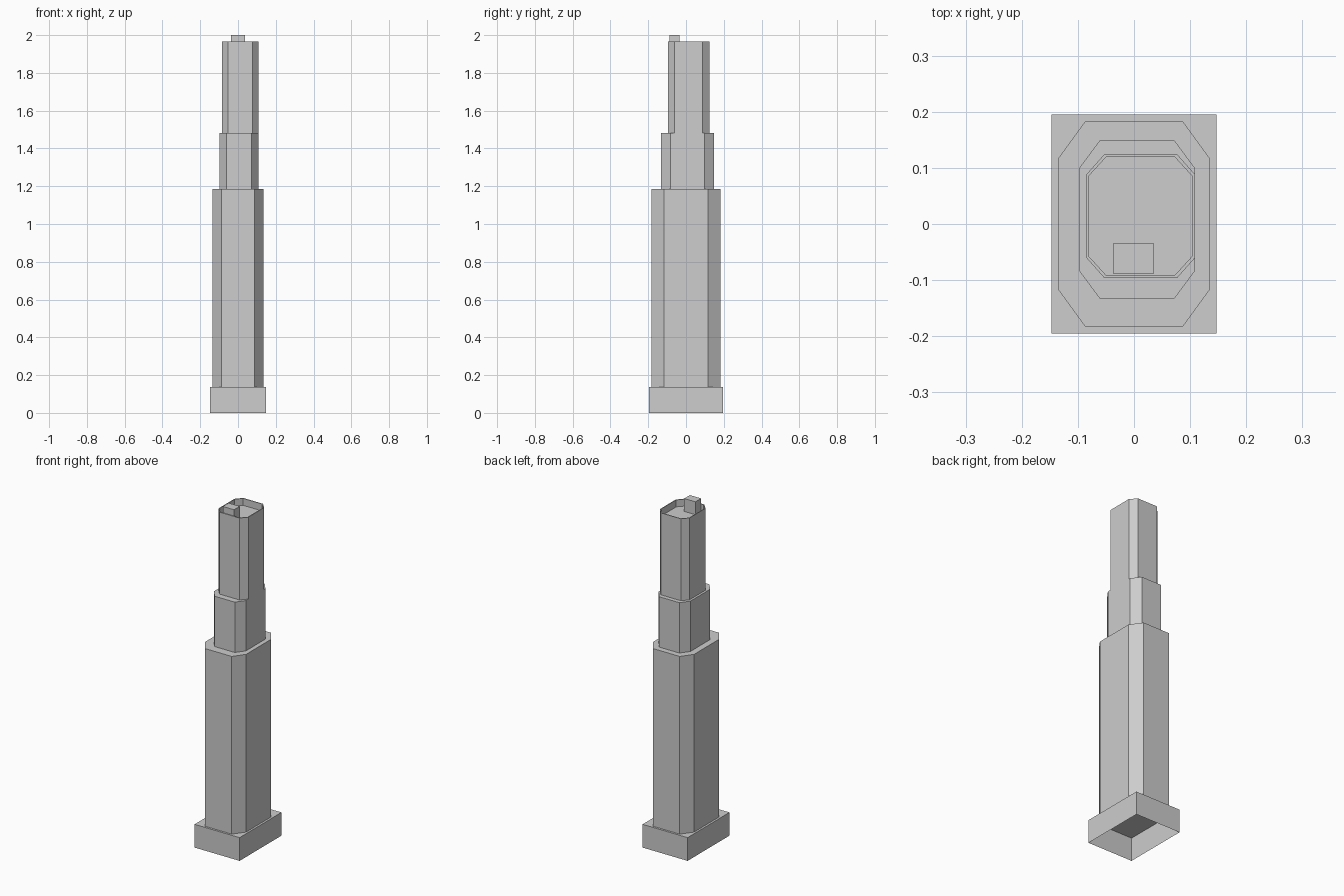
import bpy, bmesh

if "Cube" in bpy.data.objects:
    bpy.data.objects.remove(bpy.data.objects["Cube"], do_unlink=True)

stone = bpy.data.materials.new("light_grey_stone")
stone.use_nodes = True
grey = (0.61, 0.61, 0.61, 1)
stone.diffuse_color = grey
stone.node_tree.nodes["Principled BSDF"].inputs["Base Color"].default_value = grey


def outline(x0, x1, y0, y1, cx=0, cy=0):
    """Counter-clockwise plan, a rectangle with optional cut corners."""
    if cx == 0:
        return [(x0, y0), (x1, y0), (x1, y1), (x0, y1)]
    return [(x0 + cx, y0), (x1 - cx, y0), (x1, y0 + cy), (x1, y1 - cy),
            (x1 - cx, y1), (x0 + cx, y1), (x0, y1 - cy), (x0, y0 + cy)]


def build(name, rings):
    """Skin a stack of (plan, height) rings and cap the last one."""
    bm = bmesh.new()
    loops = [[bm.verts.new((x, y, z)) for x, y in plan] for plan, z in rings]
    for low, high in zip(loops, loops[1:]):
        for i in range(len(low)):
            j = (i + 1) % len(low)
            bm.faces.new((low[i], low[j], high[j], high[i]))
    bm.faces.new(loops[-1])
    mesh = bpy.data.meshes.new(name)
    bm.to_mesh(mesh)
    bm.free()
    mesh.materials.append(stone)
    obj = bpy.data.objects.new(name, mesh)
    bpy.context.collection.objects.link(obj)


def prism(name, plan, z0, z1):
    build(name, [(plan, z0), (plan, z1)])


# Podium, open underneath
BASE, LOWER, MIDDLE, TOP, ROOF = 0.137, 1.185, 1.482, 1.965, 1.924
prism("podium", outline(-0.147, 0.147, -0.195, 0.195), 0, BASE)

# Stepped tower shafts with cut corners
prism("lower_shaft", outline(-0.135, 0.135, -0.183, 0.183, 0.048, 0.066), BASE, LOWER)
prism("middle_shaft", outline(-0.098, 0.109, -0.133, 0.149, 0.037, 0.05), LOWER, MIDDLE)

# Top shaft with a parapet around the sunken roof
outer = outline(-0.085, 0.109, -0.096, 0.124, 0.032, 0.036)
inner = outline(-0.081, 0.104, -0.091, 0.119, 0.031, 0.034)
build("upper_shaft", [(outer, MIDDLE), (outer, TOP), (inner, TOP), (inner, ROOF)])

# Roof plant room
prism("roof_housing", outline(-0.037, 0.036, -0.088, -0.035), ROOF, 2)
